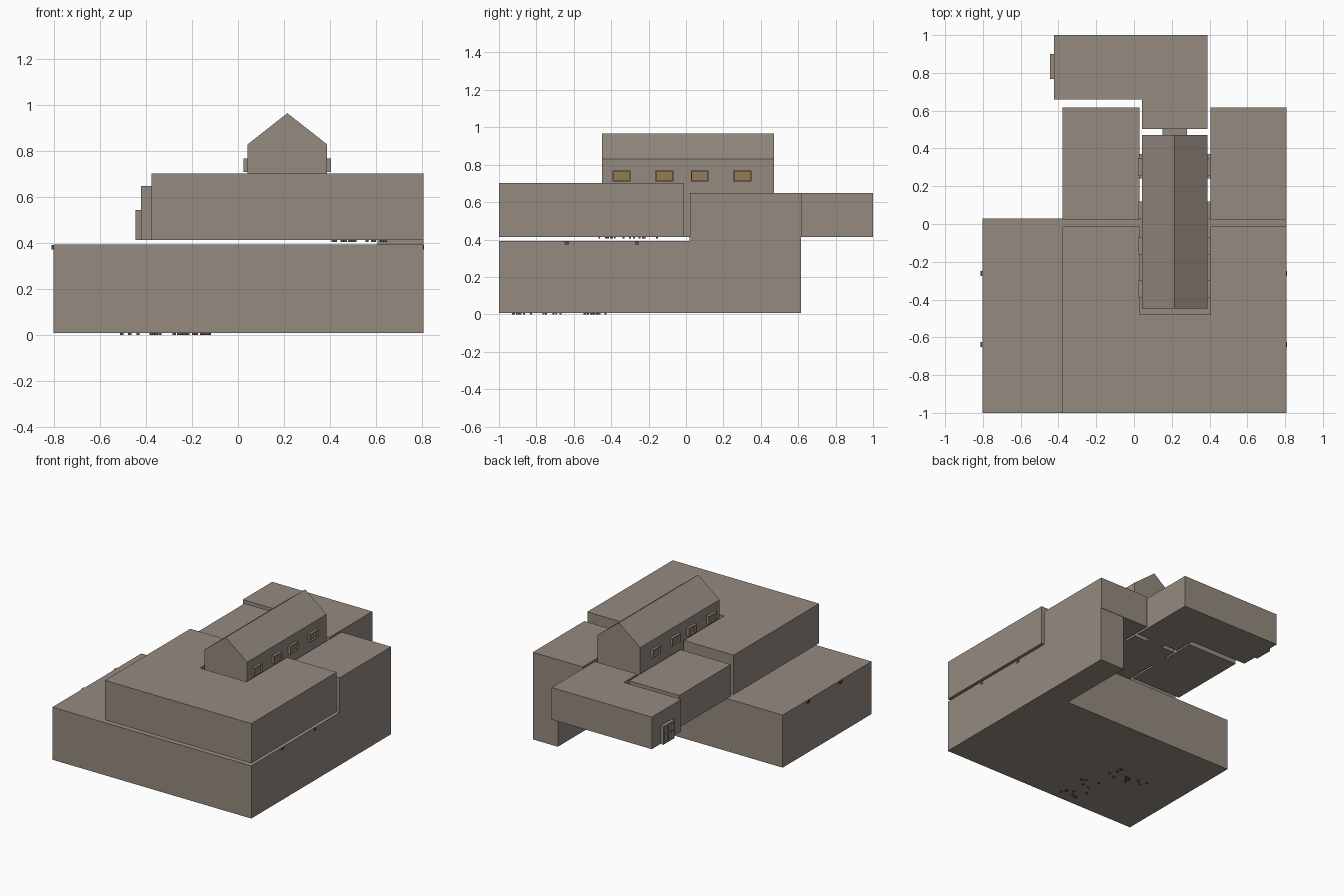
import bpy, bmesh, random

if "Cube" in bpy.data.objects:
    bpy.data.objects.remove(bpy.data.objects["Cube"])

random.seed(4)


def material(name, rgb):
    m = bpy.data.materials.new(name)
    m.diffuse_color = (*rgb, 1)
    m.use_nodes = True
    m.node_tree.nodes["Principled BSDF"].inputs["Base Color"].default_value = m.diffuse_color
    return m


STONE = material("warm_grey_plaster", (0.30, 0.255, 0.216))
GOLD = material("amber_glass", (0.29, 0.20, 0.09))
DARK = material("dark_wood", (0.10, 0.08, 0.06))


def finish(name, bm, mat):
    bmesh.ops.recalc_face_normals(bm, faces=bm.faces)
    mesh = bpy.data.meshes.new(name)
    bm.to_mesh(mesh)
    bm.free()
    mesh.materials.append(mat)
    ob = bpy.data.objects.new(name, mesh)
    bpy.context.collection.objects.link(ob)
    return ob


def add_box(bm, x0, x1, y0, y1, z0, z1):
    v = bmesh.ops.create_cube(bm, size=1)["verts"]
    for p in v:
        p.co = (x1 if p.co.x > 0 else x0, y1 if p.co.y > 0 else y0, z1 if p.co.z > 0 else z0)


def boxes(name, mat, *specs):
    bm = bmesh.new()
    for s in specs:
        add_box(bm, *s)
    return finish(name, bm, mat)


def prism(name, points, low, high, mat=STONE, axis="z"):
    """Extrude a closed outline along z (points are x,y) or y (points are x,z)."""
    place = (lambda a, b, h: (a, b, h)) if axis == "z" else (lambda a, b, h: (a, h, b))
    bm = bmesh.new()
    face = bm.faces.new([bm.verts.new(place(a, b, low)) for a, b in points])
    ext = bmesh.ops.extrude_face_region(bm, geom=[face])["geom"]
    for v in ext:
        if isinstance(v, bmesh.types.BMVert):
            v.co = place(v.co.x, v.co.y if axis == "z" else v.co.z, high)
    return finish(name, bm, mat)


# Ground storey with the narrow stairwell at the back right
prism("ground_storey", [(-0.803, -1), (0.808, -1), (0.808, 0.028), (-0.803, 0.028)], 0.008, 0.393)
boxes("stairwell", STONE, (0.608, 0.808, 0.02, 0.615, 0.008, 0.42))

# Upper storey with a courtyard notch around the hall
prism("upper_storey", [(-0.378, -1), (0.808, -1), (0.808, -0.012), (0.405, -0.012),
                       (0.405, -0.48), (0.028, -0.48), (0.028, -0.012), (-0.378, -0.012)],
      0.413, 0.703)

# Two rear wings
boxes("left_wing", STONE, (-0.378, 0.028, 0.022, 0.618, 0.413, 0.648))
boxes("right_wing", STONE, (0.405, 0.808, 0.022, 0.618, 0.413, 0.648))

# L-shaped rear block
prism("rear_block", [(-0.423, 0.66), (0.042, 0.66), (0.042, 0.502), (0.388, 0.502),
                     (0.388, 1), (-0.423, 1)], 0.413, 0.648)

# Gabled hall
prism("gabled_hall", [(0.042, 0.413), (0.388, 0.413), (0.388, 0.83), (0.215, 0.966), (0.042, 0.83)],
      -0.448, 0.47, axis="y")

# Short passages between the hall and its neighbours
boxes("passages", STONE,
      (0.15, 0.28, 0.46, 0.51, 0.413, 0.545),
      (0.02, 0.05, 0.24, 0.37, 0.413, 0.545),
      (0.38, 0.412, 0.24, 0.37, 0.413, 0.545))

# Hall windows: projecting frames with amber panes set back
for side, wall, out in (("left", 0.042, -1), ("right", 0.388, 1)):
    for i, y in enumerate((-0.345, -0.115, 0.073, 0.302)):
        x0, x1 = sorted((wall - out * 0.002, wall + out * 0.018))
        a, b, lo, hi, t = y - 0.047, y + 0.047, 0.71, 0.768, 0.005
        boxes(f"{side}_window_frame_{i + 1}", STONE,
              (x0, x1, a, b, lo, lo + t), (x0, x1, a, b, hi - t, hi),
              (x0, x1, a, a + t, lo + t, hi - t), (x0, x1, b - t, b, lo + t, hi - t))
        p0, p1 = sorted((wall, wall + out * 0.006))
        boxes(f"{side}_window_pane_{i + 1}", GOLD, (p0, p1, a + t, b - t, lo + t, hi - t))

# Entrance on the left end of the rear block: jambs, rails and set-back leaf
x0, x1 = -0.446, -0.42
boxes("entrance_frame", STONE,
      (x0, x1, 0.768, 0.782, 0.413, 0.545), (x0, x1, 0.886, 0.90, 0.413, 0.545),
      (x0, x1, 0.782, 0.886, 0.531, 0.545), (x0, x1, 0.782, 0.886, 0.413, 0.42))
boxes("entrance_leaf", STONE, (-0.436, -0.42, 0.782, 0.886, 0.42, 0.531))
boxes("entrance_bars", STONE, (-0.442, -0.436, 0.829, 0.839, 0.42, 0.531),
      (-0.442, -0.436, 0.782, 0.886, 0.472, 0.48))

# Small beam ends on both side walls of the ground storey
boxes("beam_ends", DARK, *[(sx - 0.006, sx + 0.006, y - 0.012, y + 0.012, 0.372, 0.392)
                           for sx in (-0.806, 0.805) for y in (-0.638, -0.262)])

# Tiny bits poking through the undersides of the floors
bits = []
for cx, cy, rx, ry, z in ((-0.2, -0.8, 0.09, 0.15, 0), (-0.37, -0.48, 0.15, 0.07, 0),
                          (0.53, -0.32, 0.12, 0.18, 0.405)):
    for _ in range(14):
        x, y = cx + random.uniform(-rx, rx), cy + random.uniform(-ry, ry)
        bits.append((x - 0.007, x + 0.007, y - 0.005, y + 0.005, z, z + 0.009))
boxes("floor_bits", DARK, *bits)
